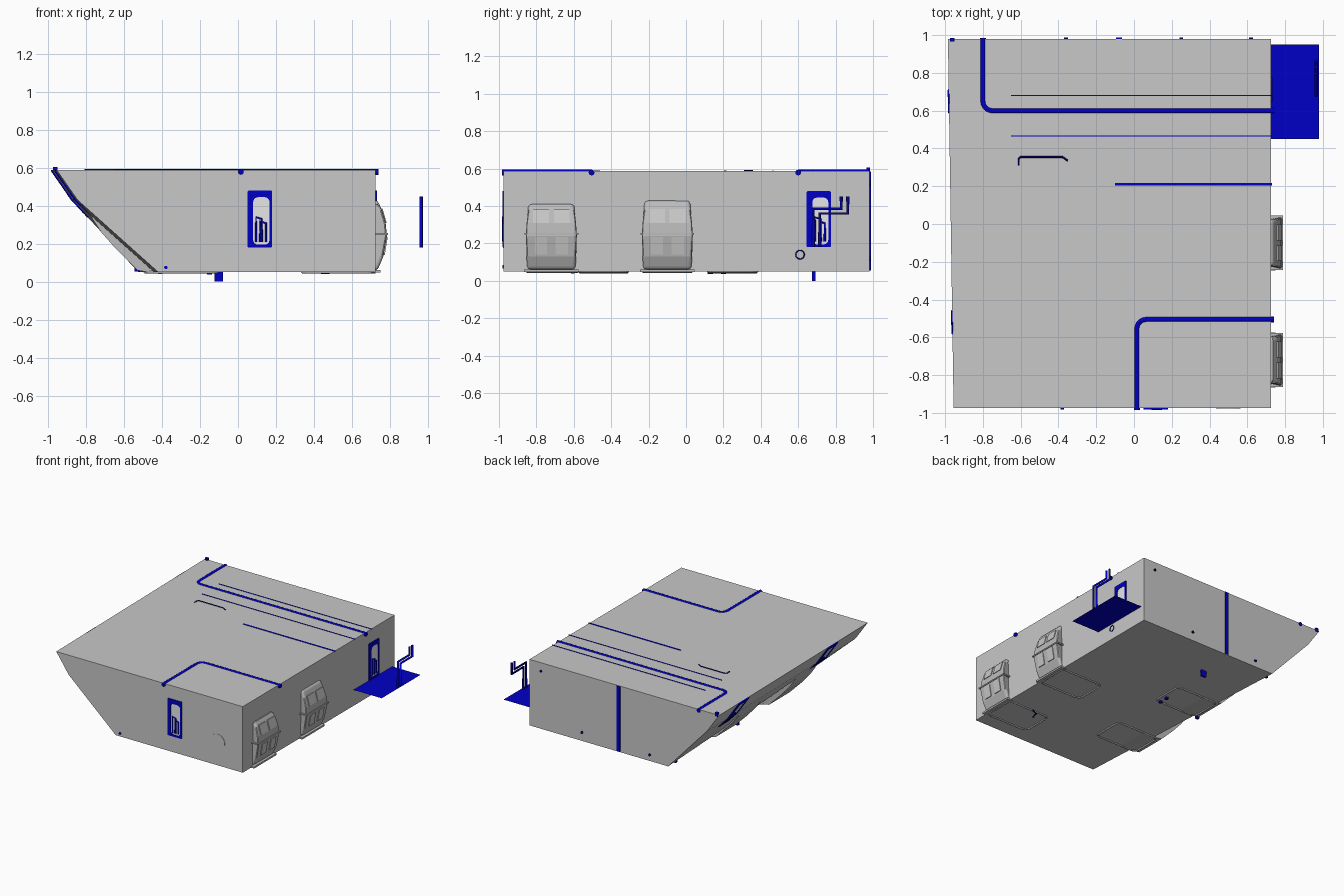
import bpy, bmesh, math
from mathutils import Vector, Matrix

old = bpy.data.objects.get("Cube")
if old:
    bpy.data.objects.remove(old, do_unlink=True)


def material(name, r, g, b):
    m = bpy.data.materials.new(name)
    m.use_nodes = True
    m.diffuse_color = (r, g, b, 1)
    m.node_tree.nodes["Principled BSDF"].inputs["Base Color"].default_value = (r, g, b, 1)
    return m


GREY = material("hull grey", 0.58, 0.58, 0.58)
SEAT = material("seat grey", 0.5, 0.5, 0.5)
BLUE = material("marking blue", 0.0, 0.0, 0.56)
DARK = material("dark navy", 0.0, 0.0, 0.12)
PALE = material("pale pane", 0.85, 0.85, 0.85)


def finish(bm, name, mat):
    bmesh.ops.recalc_face_normals(bm, faces=bm.faces)
    me = bpy.data.meshes.new(name)
    bm.to_mesh(me)
    bm.free()
    me.materials.append(mat)
    ob = bpy.data.objects.new(name, me)
    bpy.context.collection.objects.link(ob)
    return ob


def box(name, lo, hi, mat):
    lo, hi = Vector(lo), Vector(hi)
    bm = bmesh.new()
    bmesh.ops.create_cube(bm, size=1)
    for v in bm.verts:
        v.co = (lo + hi) / 2 + v.co * (hi - lo)
    return finish(bm, name, mat)


def loft(name, front, back, mat):
    """Closed solid between two matching loops."""
    bm = bmesh.new()
    a = [bm.verts.new(p) for p in front]
    b = [bm.verts.new(p) for p in back]
    bm.faces.new(a)
    bm.faces.new(b)
    for i in range(len(a)):
        j = (i + 1) % len(a)
        bm.faces.new((a[i], a[j], b[j], b[i]))
    return finish(bm, name, mat)


def tube(name, pts, r, mat, cyclic=False):
    cu = bpy.data.curves.new(name, "CURVE")
    cu.dimensions = "3D"
    cu.bevel_depth, cu.bevel_resolution, cu.use_fill_caps = r, 2, True
    sp = cu.splines.new("POLY")
    sp.points.add(len(pts) - 1)
    for p, co in zip(sp.points, pts):
        p.co = (*co, 1)
    sp.use_cyclic_u = cyclic
    cu.materials.append(mat)
    ob = bpy.data.objects.new(name, cu)
    bpy.context.collection.objects.link(ob)
    return ob


def disc(name, center, axis, r, depth, mat):
    bm = bmesh.new()
    bmesh.ops.create_cone(bm, cap_ends=True, segments=20, radius1=r, radius2=r, depth=depth)
    rot = Vector((0, 0, 1)).rotation_difference(Vector(axis)).to_matrix().to_4x4()
    bm.transform(Matrix.Translation(center) @ rot)
    return finish(bm, name, mat)


KNEE = -0.03
def rounded(cx, cy, hw, hh, r, n=4):
    """Rounded rectangle, with an extra point on each long side at the knee height."""
    pts = []
    for k, (sx, sy) in enumerate([(1, 1), (-1, 1), (-1, -1), (1, -1)]):
        for i in range(n + 1):
            a = math.pi / 2 * (k + i / n)
            pts.append((cx + sx * (hw - r) + r * math.cos(a), cy + sy * (hh - r) + r * math.sin(a)))
        if k in (1, 3):
            pts.append((cx + sx * hw, KNEE))
    return pts


# Hull: one long slanted side that twists and narrows towards the front
TOP, FLOOR, WALL, FRONT, BACK = 0.588, 0.05, 0.725, -0.975, 0.98
def slant(y):
    t = (BACK - y) / (BACK - FRONT)
    return [Vector((-0.985 + 0.03 * t, y, TOP)), Vector((-0.875 + 0.03 * t, y, 0.43)),
            Vector((-0.525 + 0.105 * t, y, FLOOR))]

def hull_loop(y):
    return slant(y) + [Vector((WALL, y, FLOOR)), Vector((WALL, y, TOP))]

loft("hull", hull_loop(FRONT), hull_loop(BACK), GREY)


# Roof pipes, half sunk, with a rounded corner
def roof_pipe(name, start, corner, end, r=0.05):
    s, c, e = Vector(start), Vector(corner), Vector(end)
    d1, d2 = (c - s).normalized(), (e - c).normalized()
    mid = c - d1 * r + d2 * r
    arc = [math.pi / 2 * i / 6 for i in range(7)]
    path = [s] + [mid + d1 * r * math.sin(a) - d2 * r * math.cos(a) for a in arc] + [e]
    tube(name, [(p.x, p.y, 0.579) for p in path], 0.016, BLUE)

roof_pipe("roof_pipe_back", (-0.8, 0.985), (-0.8, 0.6), (0.74, 0.6))
roof_pipe("roof_pipe_front", (0.015, -0.985), (0.015, -0.505), (0.74, -0.505))

# Thin roof lines, hook and corner fitting
for x, y, w in [(-0.65, 0.68, 0.003), (-0.65, 0.465, 0.003), (-0.1, 0.21, 0.006)]:
    box("roof_line", (x, y - w, TOP - 0.002), (0.73, y + w, TOP + 0.003), BLUE)
tube("roof_hook", [(-0.61, 0.31, TOP), (-0.61, 0.345, TOP), (-0.6, 0.355, TOP),
                   (-0.38, 0.355, TOP), (-0.35, 0.335, TOP)], 0.005, DARK)
box("corner_fitting", (-0.975, 0.965, 0.575), (-0.95, 0.985, 0.605), BLUE)

# Back pipe, small knobs and rings on the walls
box("back_wall_pipe", (-0.094, 0.978, 0.055), (-0.064, 0.988, 0.585), BLUE)
disc("front_knob", (-0.38, FRONT, 0.075), (0, 1, 0), 0.009, 0.012, BLUE)
for x, z in [(0.25, 0.12), (-0.36, 0.1), (0.62, 0.52)]:
    disc("back_knob", (x, 0.982, z), (0, 1, 0), 0.01, 0.012, DARK)
disc("front_disc", (0.5, FRONT, 0.24), (0, 1, 0), 0.065, 0.006, GREY)
tube("right_ring", [(WALL + 0.003, 0.61 + 0.023 * math.cos(i * math.pi / 8),
                     0.14 + 0.023 * math.sin(i * math.pi / 8)) for i in range(16)], 0.003, DARK, True)


# Windows: rounded frame, pane and inner bars, placed by a mapping onto the wall
def window(name, at):
    outer, inner = rounded(0, 0, 0.065, 0.15, 0.008), rounded(0.008, -0.01, 0.043, 0.125, 0.025)
    bm = bmesh.new()
    rings = [[bm.verts.new(at(p, d)) for p in loop]
             for loop, d in [(outer, -0.002), (outer, 0.007), (inner, 0.007), (inner, -0.002)]]
    for k in range(4):
        a, b = rings[k], rings[(k + 1) % 4]
        for i in range(len(a)):
            j = (i + 1) % len(a)
            bm.faces.new((a[i], a[j], b[j], b[i]))
    finish(bm, name + "_frame", BLUE)
    loft(name + "_pane", [at(p, 0.002) for p in inner], [at(p, -0.002) for p in inner], PALE)
    for du in (0, 0.022):
        path = [(du - 0.02, -0.12), (du - 0.02, 0.01 - du), (du + 0.01, -du), (du + 0.01, -0.12)]
        tube(name + "_bar", [at(p, 0.003) for p in path], 0.006, BLUE)


def on_slant(yc):
    """Mapping that bends with the knee of the slanted side."""
    def at(p, d):
        top, knee, bottom = slant(yc - p[0])
        if p[1] >= KNEE:
            pos, run = knee.lerp(top, (p[1] - KNEE) / (0.15 - KNEE)), knee - top
        else:
            run = bottom - knee
            pos = knee + run.normalized() * (KNEE - p[1])
        return pos + Vector((run.z, 0, -run.x)).normalized() * d
    return at

window("front_window", lambda p, d: Vector((0.115 + p[0], FRONT - d, 0.33 + p[1])))
window("right_window", lambda p, d: Vector((WALL + d, 0.71 + p[0], 0.33 + p[1])))
for y in (-0.52, 0.65):
    window("slant_window", on_slant(y))

# Side platform with a double handrail
bm = bmesh.new()
bm.faces.new([bm.verts.new(p) for p in [(WALL, 0.45, 0.18), (0.98, 0.45, 0.18), (0.98, 0.95, 0.18), (WALL, 0.95, 0.18)]])
finish(bm, "platform", BLUE)
for s in (0, 1):
    y1, y2, z = 0.715 - 0.035 * s, 0.865 - 0.035 * s, 0.36 + 0.025 * s
    tube("handrail", [(0.965, y1, 0.18), (0.965, y1, z), (0.965, y2, z), (0.965, y2, 0.45)], 0.009, BLUE)

# Seats bulging through the right wall: x, height, half width
SHELL = [(0.7, 0.06, 0.128), (0.735, 0.06, 0.128), (0.765, 0.13, 0.135), (0.785, 0.24, 0.142),
         (0.778, 0.31, 0.138), (0.757, 0.38, 0.128), (0.735, 1, 0.12), (0.7, 1, 0.12)]
def right_seat(y, top):
    loops = [[(x, y + s * w, min(z, top)) for x, z, w in SHELL] for s in (-1, 1)]
    ob = loft("seat_shell", *loops, SEAT)
    bev = ob.modifiers.new("soft_edges", "BEVEL")
    bev.width, bev.segments, bev.limit_method, bev.angle_limit = 0.025, 3, "ANGLE", 1.0
    box("seat_belt", (0.71, y - 0.144, 0.247), (0.79, y + 0.144, 0.257), SEAT)
    box("seat_base", (0.7, y - 0.145, 0.048), (0.75, y + 0.145, 0.062), SEAT)
    for dy in (-0.055, 0.055):
        for w, (xa, za), (xb, zb) in [(0.033, (0.768, 0.14), (0.784, 0.235)), (0.042, (0.778, 0.31), (0.757, 0.385))]:
            quad = [(xa, -w, za), (xa, w, za), (xb, w, zb), (xb, -w, zb)]
            loft("seat_panel", *[[(x + off, y + dy + q, z) for x, q, z in quad] for off in (0.005, -0.01)], GREY)


# Seat outline showing under the floor
def floor_frame(x, y):
    tube("seat_floor_frame", [(x + px, y + py, FLOOR) for px, py in rounded(0, 0.0, 0.19, 0.13, 0.04)
                              if py != KNEE], 0.007, SEAT, True)

for y, top in [(-0.72, 0.41), (-0.1, 0.43)]:
    right_seat(y, top)
    floor_frame(0.53, y)

# Seats bulging through the slanted side
for y in (-0.44, 0.25):
    prof = [(-0.3, 0.06), (-0.41, 0.04), (-0.53, 0.06), (-0.645, 0.175), (-0.72, 0.26), (-0.78, 0.35), (-0.6, 0.33)]
    loft("slant_seat", *[[(x, y + s * 0.13, z) for x, z in prof] for s in (-1, 1)], SEAT)
    floor_frame(-0.3, y)

# Small fittings under the floor
box("floor_post", (-0.125, 0.675, 0), (-0.08, 0.692, 0.06), BLUE)
for y in (0.13, 0.2):
    disc("floor_knob", (-0.15, y, 0.045), (0, 0, 1), 0.014, 0.016, BLUE)
tube("floor_hook", [(0.5, -0.58, 0.048), (0.45, -0.6, 0.045), (0.43, -0.66, 0.048)], 0.005, DARK)
for y in (0.1, 0.9):
    box("slant_foot", (-0.545, y - 0.01, 0.055), (-0.52, y + 0.01, 0.09), BLUE)
